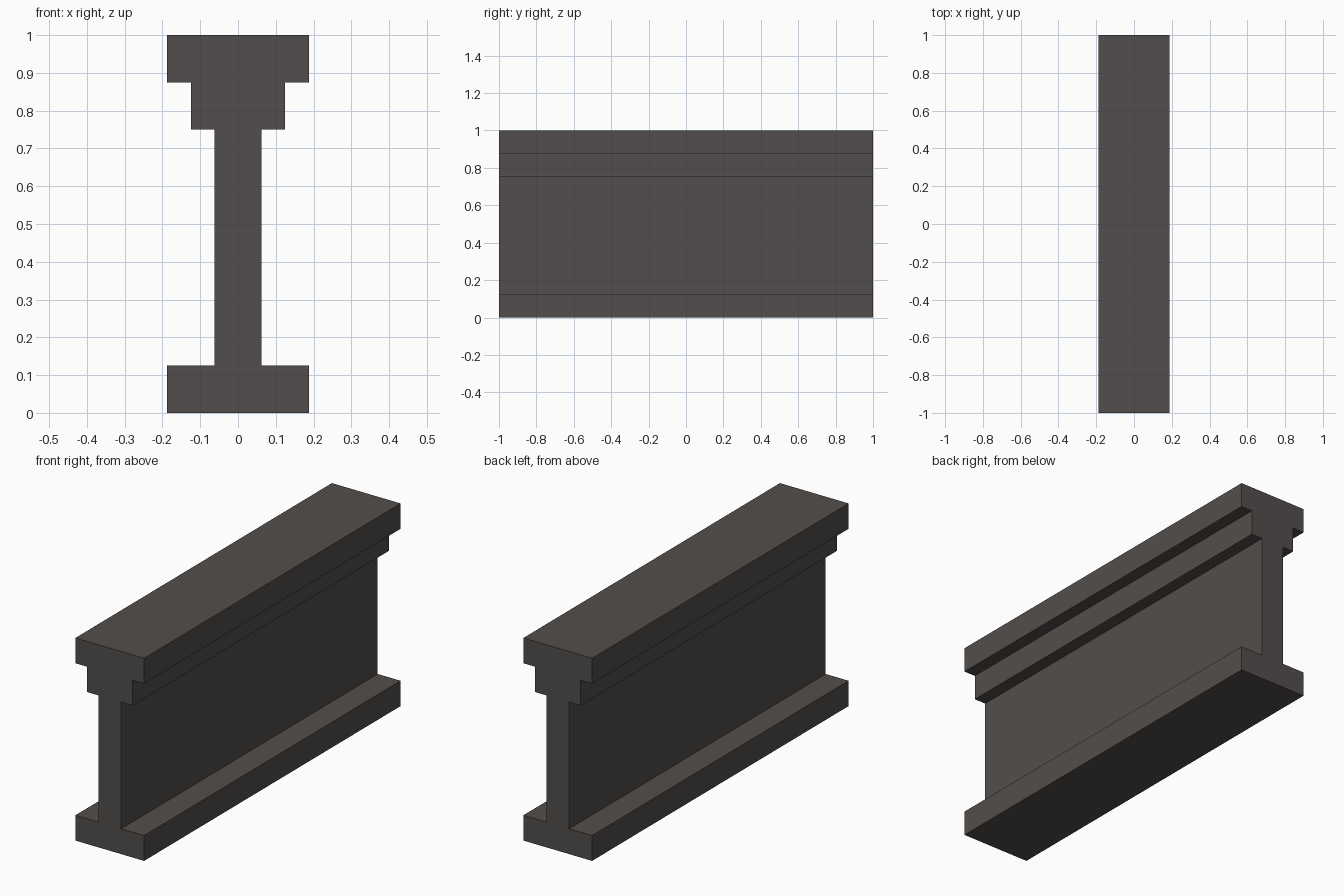
import bpy
import bmesh

if "Cube" in bpy.data.objects:
    bpy.data.objects.remove(bpy.data.objects["Cube"])

# Single dark warm grey
grey = bpy.data.materials.new("dark_warm_grey")
grey.diffuse_color = (0.085, 0.076, 0.072, 1.0)
grey.use_nodes = True
grey.node_tree.nodes["Principled BSDF"].inputs["Base Color"].default_value = grey.diffuse_color

# Right half of the beam cross-section (x, z), bottom to top
half = [(0.1875, 0), (0.1875, 0.125), (0.0625, 0.125), (0.0625, 0.75),
        (0.125, 0.75), (0.125, 0.875), (0.1875, 0.875), (0.1875, 1)]
profile = half + [(-x, z) for x, z in reversed(half)]

# Beam: mirrored profile extruded along y, with closed ends
bm = bmesh.new()
face = bm.faces.new([bm.verts.new((x, -1, z)) for x, z in profile])
ext = bmesh.ops.extrude_face_region(bm, geom=[face], use_keep_orig=True)
moved = [g for g in ext["geom"] if isinstance(g, bmesh.types.BMVert)]
bmesh.ops.translate(bm, verts=moved, vec=(0, 2, 0))
bmesh.ops.recalc_face_normals(bm, faces=bm.faces)

mesh = bpy.data.meshes.new("stepped_beam")
bm.to_mesh(mesh)
bm.free()
mesh.materials.append(grey)
beam = bpy.data.objects.new("stepped_beam", mesh)
bpy.context.collection.objects.link(beam)
